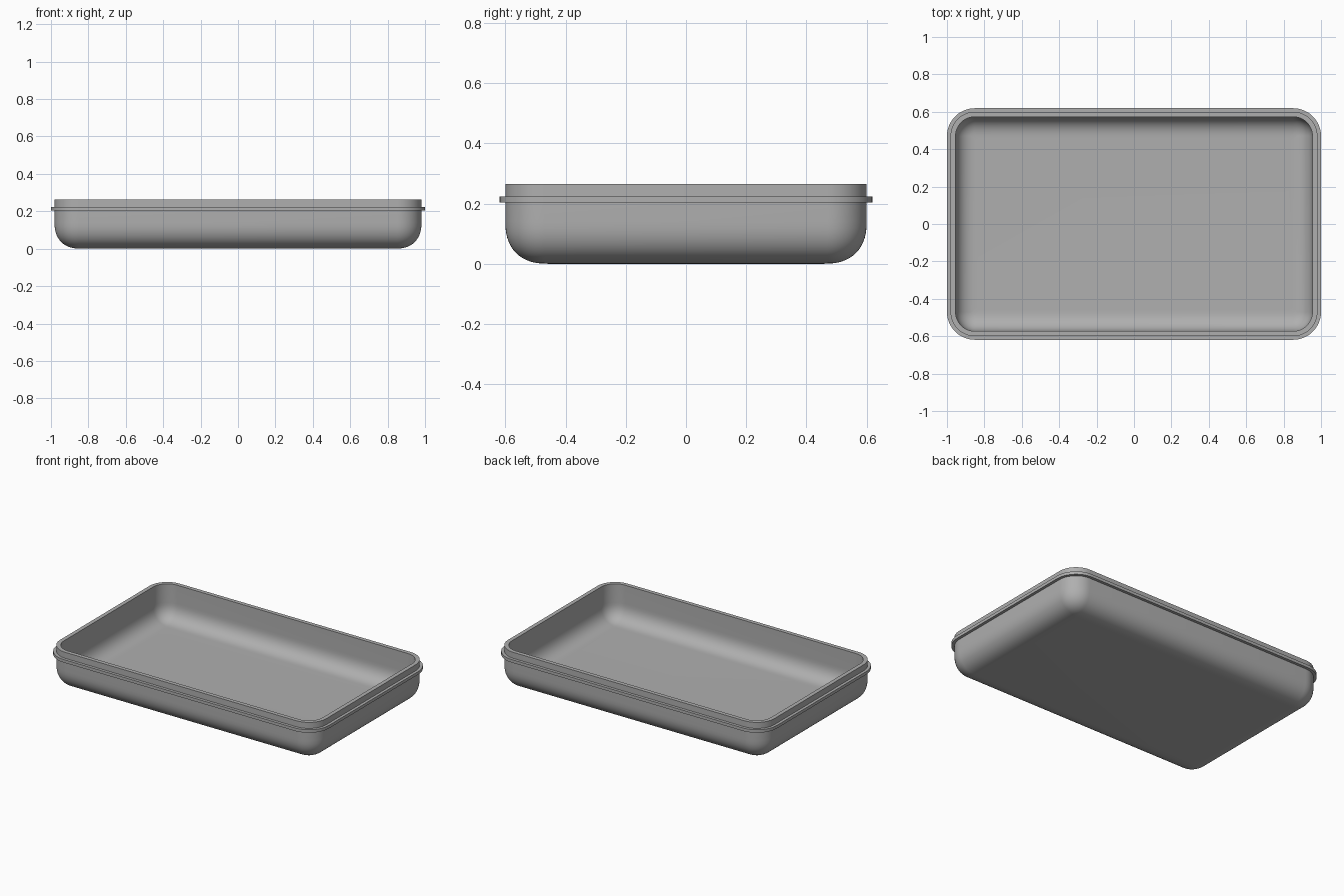
import bpy, bmesh, math

if "Cube" in bpy.data.objects:
    bpy.data.objects.remove(bpy.data.objects["Cube"])

HX, HY, R = 0.981, 0.60, 0.13   # body half sizes and plan corner radius
SEG = 12                        # segments per rounded corner
FILLET, WALL = 0.14, 0.027      # base rounding and wall thickness
LIP, TOP = 0.019, 0.264
POWER = 2 / 2.35                # slightly squarer than a circular fillet


def rounded_rect(bm, inset, z):
    """Ring of vertices: the body outline moved inwards by inset."""
    hx, hy, r = HX - inset, HY - inset, max(R - inset, 0.02)
    ring = []
    for k, (sx, sy) in enumerate([(1, 1), (-1, 1), (-1, -1), (1, -1)]):
        for i in range(SEG + 1):
            a = math.pi / 2 * (k + i / SEG)
            ring.append(bm.verts.new((sx * (hx - r) + r * math.cos(a),
                                      sy * (hy - r) + r * math.sin(a), z)))
    return ring


def fillet(inset, z, r, steps=14):
    """Full-bodied quarter-round profile from the floor up to the wall."""
    pts = []
    for i in range(steps + 1):
        a = math.pi / 2 * i / steps
        s, c = math.sin(a) ** POWER, max(math.cos(a), 0) ** POWER
        pts.append((inset + r * (1 - s), z + r * (1 - c)))
    return pts


def loft(name, profile):
    """Sweep an (inset, z) profile round the outline, capping both ends."""
    bm = bmesh.new()
    rings = [rounded_rect(bm, d, z) for d, z in profile]
    n = len(rings[0])
    for a, b in zip(rings, rings[1:]):
        for i in range(n):
            j = (i + 1) % n
            bm.faces.new((a[i], a[j], b[j], b[i]))
    bm.faces.new(rings[0])
    bm.faces.new(rings[-1])
    bmesh.ops.recalc_face_normals(bm, faces=bm.faces)
    mesh = bpy.data.meshes.new(name)
    bm.to_mesh(mesh)
    bm.free()
    obj = bpy.data.objects.new(name, mesh)
    bpy.context.collection.objects.link(obj)
    bpy.ops.object.select_all(action='DESELECT')
    obj.select_set(True)
    bpy.context.view_layer.objects.active = obj
    bpy.ops.object.shade_smooth_by_angle(angle=math.radians(35))
    return obj


# Tray: rounded base, outer wall with a projecting lip, rim, hollow inside
outer = fillet(0, 0, FILLET)
lip = [(0, 0.204), (-LIP, 0.204), (-LIP, 0.224), (0, 0.224)]
rim = [(0, TOP), (WALL, TOP)]
inner = fillet(WALL, WALL, FILLET - WALL)[::-1]
tray = loft("tray", outer + lip + rim + inner)

# Dark grey finish
grey = bpy.data.materials.new("dark_grey")
grey.diffuse_color = (0.43, 0.43, 0.43, 1)
grey.use_nodes = True
grey.node_tree.nodes["Principled BSDF"].inputs["Base Color"].default_value = grey.diffuse_color
tray.data.materials.append(grey)
